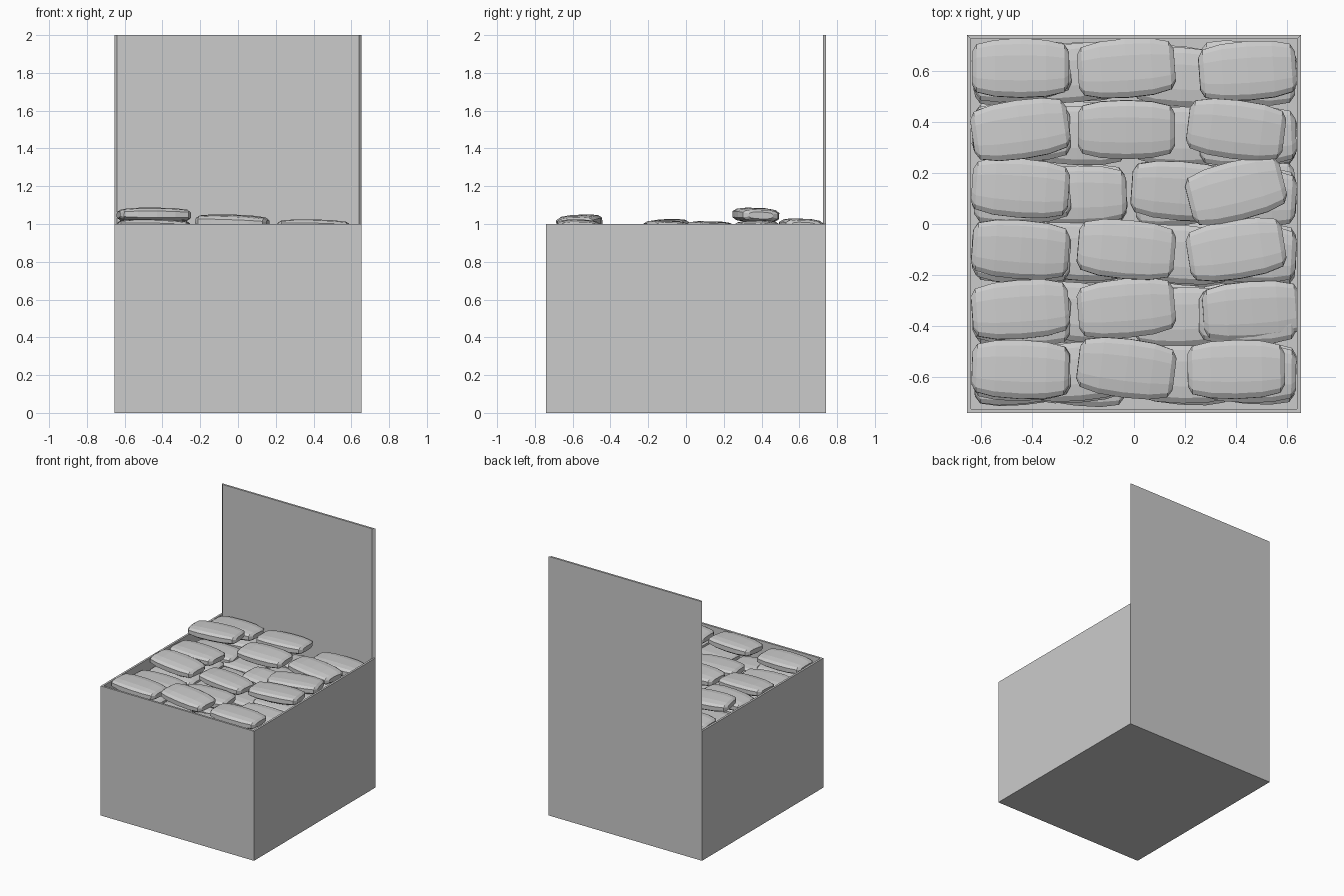
import bpy, bmesh, math, random
from mathutils import Matrix

if "Cube" in bpy.data.objects:
    bpy.data.objects.remove(bpy.data.objects["Cube"])

random.seed(4)
W, D, T = 0.655, 0.74, 0.022      # half width, half depth, wall thickness


def finish(bm, name):
    bmesh.ops.recalc_face_normals(bm, faces=bm.faces)
    me = bpy.data.meshes.new(name)
    bm.to_mesh(me)
    bm.free()
    ob = bpy.data.objects.new(name, me)
    bpy.context.collection.objects.link(ob)
    return ob


# Open box: inset the top face, sink the inside, raise the mitred back strip as the lid
bm = bmesh.new()
bmesh.ops.create_cube(bm, size=1, matrix=Matrix.Translation((0, 0, 0.5)) @ Matrix.Diagonal((2 * W, 2 * D, 1, 1)))
top = max(bm.faces, key=lambda f: f.calc_center_median().z)
rim = bmesh.ops.inset_individual(bm, faces=[top], thickness=T)["faces"]
back = max(rim, key=lambda f: f.calc_center_median().y)
well = bmesh.ops.extrude_discrete_faces(bm, faces=[top])["faces"][0]
bmesh.ops.translate(bm, verts=well.verts, vec=(0, 0, -0.97))
lid = bmesh.ops.extrude_discrete_faces(bm, faces=[back])["faces"][0]
bmesh.ops.translate(bm, verts=lid.verts, vec=(0, 0, 1))
finish(bm, "open_box_with_lid")

# Plump packet: rounded cross-sections lofted along x (position, half width, half height)
RINGS = [(-0.19, 0.065, 0.018), (-0.172, 0.096, 0.030), (-0.10, 0.113, 0.037),
         (0, 0.118, 0.039), (0.10, 0.113, 0.037), (0.172, 0.096, 0.030), (0.19, 0.065, 0.018)]
SIDES = 12


def se(v, p):
    return math.copysign(abs(v) ** p, v)


bm = bmesh.new()
loops = []
for x, w, h in RINGS:
    loop = []
    for i in range(SIDES):
        a = 2 * math.pi * (i + 0.5) / SIDES
        loop.append(bm.verts.new((x, w * se(math.cos(a), 0.65), h * se(math.sin(a), 0.6))))
    loops.append(loop)
for a, b in zip(loops, loops[1:]):
    for i in range(SIDES):
        j = (i + 1) % SIDES
        bm.faces.new((a[i], a[j], b[j], b[i]))
bm.faces.new(loops[0])
bm.faces.new(loops[-1])
first = finish(bm, "packet")
packet_mesh = first.data
bpy.data.objects.remove(first)


def packet(name, x, y, z, turn, tilt=0.0, roll=0.0):
    ob = bpy.data.objects.new(name, packet_mesh)
    ob.location = (x, y, z)
    ob.rotation_euler = (math.radians(roll), math.radians(tilt), math.radians(turn))
    bpy.context.collection.objects.link(ob)


# Top packets: x, y, z, turn
TOP = [(-.445, .61, .985, 0), (-.445, .37, 1.047, 8), (-.445, .14, .975, -4),
       (-.445, -.10, .985, -4), (-.445, -.335, .925, 4), (-.445, -.57, .985, -2),
       (-.03, .61, .99, 4), (-.03, .37, .98, 0), (.18, .13, .93, -4),
       (-.03, -.10, .96, -5), (-.03, -.33, .93, 5), (-.03, -.565, 1.01, -7),
       (.445, .60, .945, 4), (.40, .37, .98, -7), (.40, .13, .975, 14),
       (.40, -.10, .98, 9), (.46, -.34, .91, 4), (.40, -.57, .985, 1)]
for x, y, z, turn in TOP:
    packet("top_packet", x, y, z, turn, random.uniform(-1, 3), random.uniform(-3, 3))

# Lower packets filling the box, shifted against the top ones
for layer, z in enumerate((0.9, 0.83, 0.76)):
    for row in range(6):
        for x in (-.44, -.22, .19, .445):
            y = -0.585 + 0.235 * row + random.uniform(-.015, .01)
            drop = 0.035 if x in (-.22, .19) else 0
            packet("lower_packet", x, y, z - drop, random.uniform(-7, 7))
